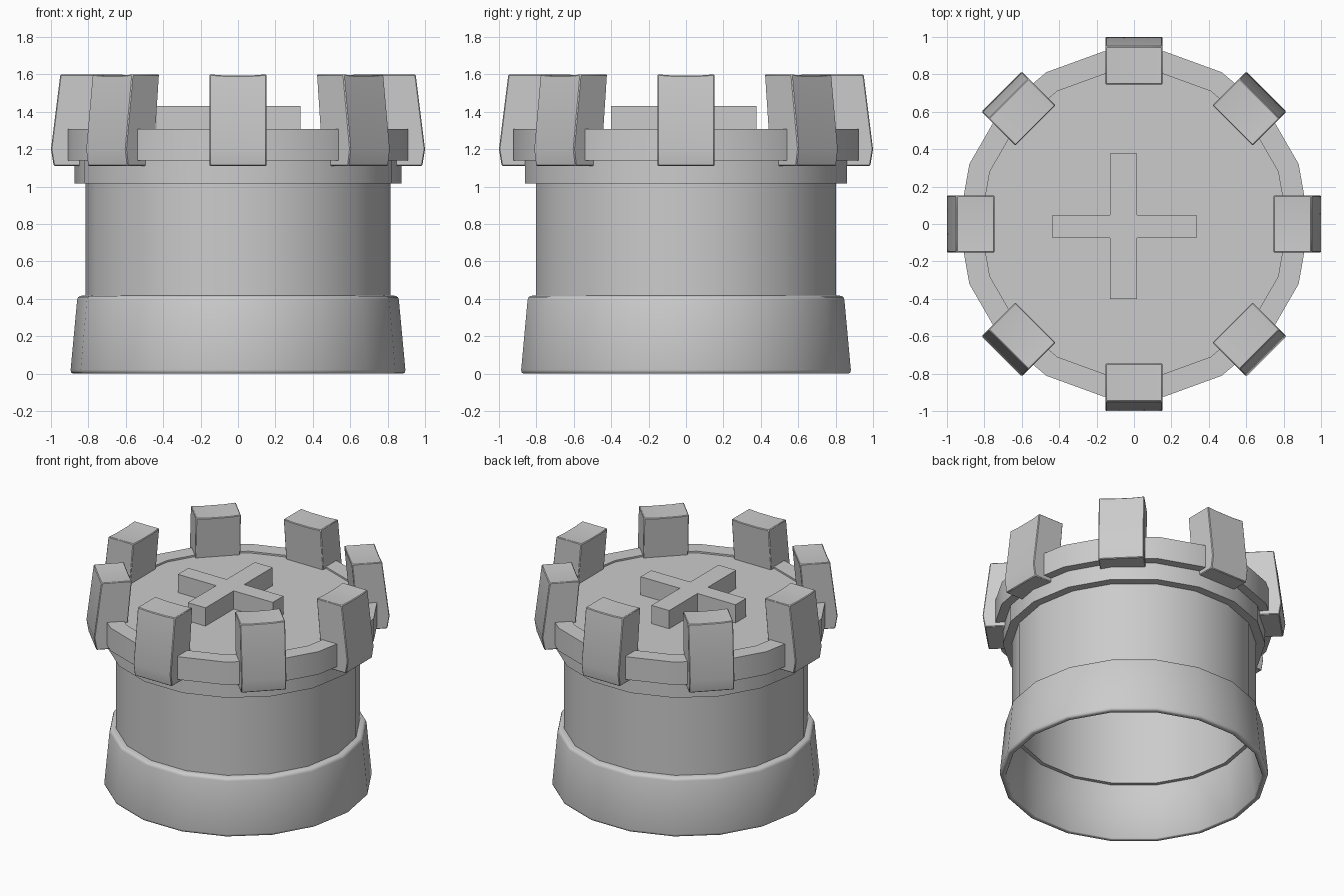
import bpy, bmesh
from math import cos, sin, tau, radians

if "Cube" in bpy.data.objects:
    bpy.data.objects.remove(bpy.data.objects["Cube"])

SIDES = 18


def finish(name, bm, smooth=30, bevel=0):
    bmesh.ops.remove_doubles(bm, verts=bm.verts[:], dist=1e-5)
    bmesh.ops.recalc_face_normals(bm, faces=bm.faces[:])
    mesh = bpy.data.meshes.new(name)
    bm.to_mesh(mesh)
    bm.free()
    ob = bpy.data.objects.new(name, mesh)
    bpy.context.collection.objects.link(ob)
    if bevel:
        mod = ob.modifiers.new("soft_edges", 'BEVEL')
        mod.width = bevel
        mod.segments = 1
        mod.limit_method = 'ANGLE'
        mod.angle_limit = radians(40)
    if smooth:
        bpy.ops.object.select_all(action='DESELECT')
        bpy.context.view_layer.objects.active = ob
        ob.select_set(True)
        bpy.ops.object.shade_smooth_by_angle(angle=radians(smooth))
    return ob


def lathe(name, profile, closed, smooth=30):
    """Turn an (r, z) profile around z; open profiles start and end on the axis."""
    bm = bmesh.new()
    vs = [bm.verts.new((r, 0, z)) for r, z in profile]
    n = len(vs)
    es = [bm.edges.new((vs[i], vs[(i + 1) % n])) for i in range(n if closed else n - 1)]
    bmesh.ops.spin(bm, geom=vs + es, cent=(0, 0, 0), axis=(0, 0, 1),
                   angle=tau, steps=SIDES, use_merge=False, use_duplicate=False)
    return finish(name, bm, smooth)


def prism(name, outline, z0, z1):
    bm = bmesh.new()
    face = bm.faces.new([bm.verts.new((x, y, z0)) for x, y in outline])
    top = bmesh.ops.extrude_face_region(bm, geom=[face], use_keep_orig=True)["geom"]
    for v in top:
        if isinstance(v, bmesh.types.BMVert):
            v.co.z = z1
    return finish(name, bm, smooth=0)


# Flared hollow skirt at the foot, with softened outer edges
lathe("base_skirt", [(0.855, 0.005), (0.86, 0.0), (0.882, 0.0), (0.892, 0.006), (0.895, 0.02),
                     (0.86, 0.395), (0.855, 0.409), (0.842, 0.416),
                     (0.815, 0.418), (0.812, 0.39)], True, 50)

# Hollow wall, stepped rim and slightly sunken deck
lathe("tower_body", [(0, 1.296), (0.82, 1.296), (0.82, 1.308), (0.937, 1.308), (0.937, 1.14),
                     (0.875, 1.14), (0.875, 1.016), (0.815, 1.016), (0.815, 0.39),
                     (0.785, 0.39), (0.785, 1.016), (0, 1.016)], False)

# Raised cross on the deck
xa, xb, xc, xd = -0.437, -0.127, 0.017, 0.335
ya, yb, yc, yd = -0.402, -0.074, 0.048, 0.377
prism("deck_cross", [(xb, ya), (xc, ya), (xc, yb), (xd, yb), (xd, yc), (xc, yc),
                     (xc, yd), (xb, yd), (xb, yc), (xa, yc), (xa, yb), (xb, yb)], 1.28, 1.43)

# Eight battlement blocks, tops dipping slightly in the middle
side = [(0.745, 1.6), (0.95, 1.6), (1.0, 1.2), (0.985, 1.11), (0.79, 1.11)]
for k in range(8):
    a = tau * k / 8
    bm = bmesh.new()
    rows = []
    for t, dip in ((-0.152, 0), (-0.07, 0.006), (0.07, 0.006), (0.152, 0)):
        rows.append([bm.verts.new((r * cos(a) - t * sin(a), r * sin(a) + t * cos(a),
                                   z - (dip if z > 1.5 else 0))) for r, z in side])
    n = len(side)
    for p, q in zip(rows, rows[1:]):
        for i in range(n):
            j = (i + 1) % n
            bm.faces.new((p[i], p[j], q[j], q[i]))
    bm.faces.new(rows[0])
    bm.faces.new(rows[-1])
    finish(f"battlement_block_{k + 1}", bm, smooth=30, bevel=0.005)
